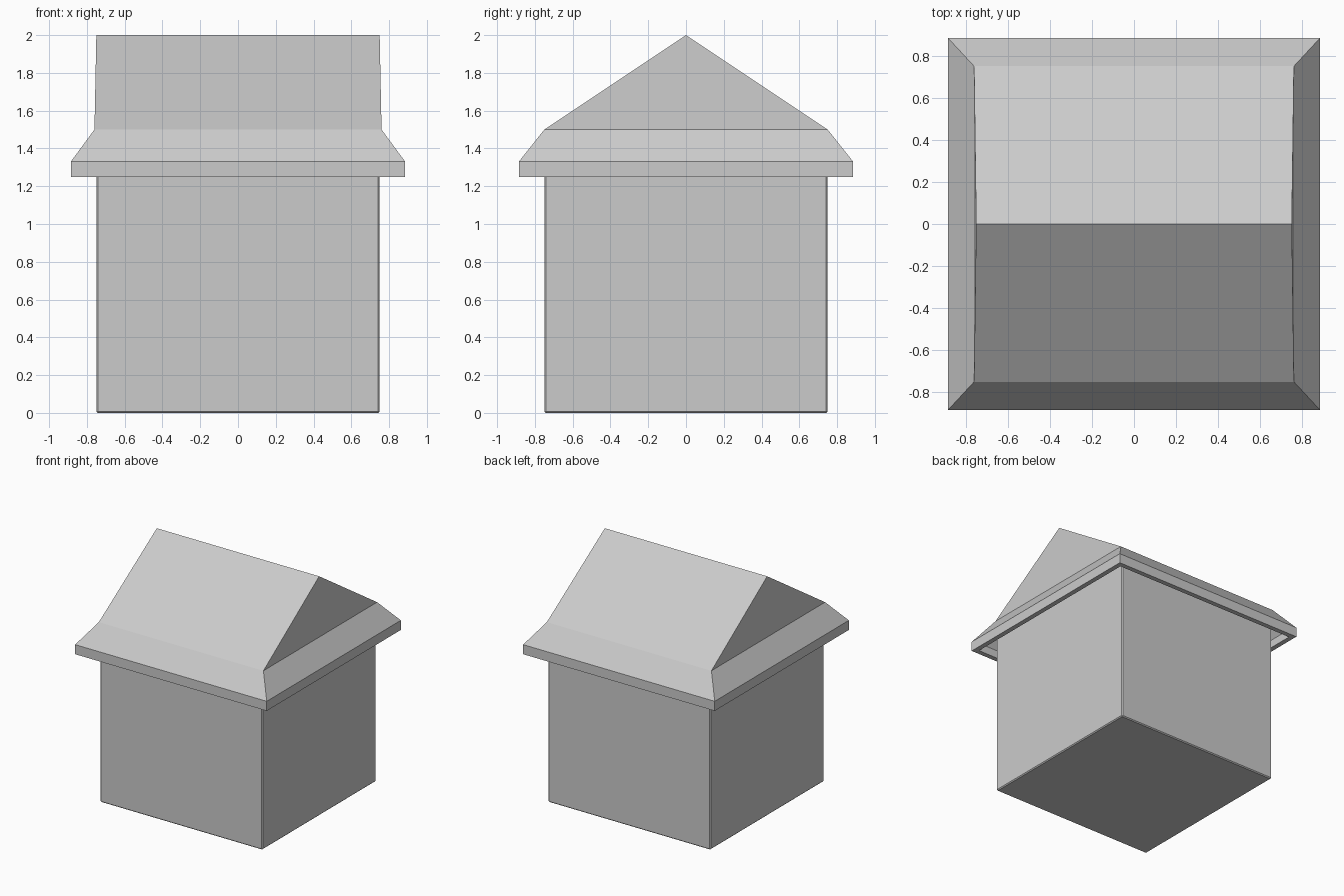
import bpy

if "Cube" in bpy.data.objects:
    bpy.data.objects.remove(bpy.data.objects["Cube"])


def make_object(name, verts, faces):
    mesh = bpy.data.meshes.new(name)
    mesh.from_pydata(verts, [], faces)
    mesh.update()
    obj = bpy.data.objects.new(name, mesh)
    bpy.context.collection.objects.link(obj)
    return obj


# Walls: box with a very fine edge bevel, reaching up inside the eaves
bpy.ops.mesh.primitive_cube_add(size=1, location=(0, 0, 0.725))
walls = bpy.context.object
walls.name = "walls"
walls.scale = (1.5, 1.5, 1.45)
bpy.ops.object.transform_apply(location=False, rotation=False, scale=True)
bevel = walls.modifiers.new("fine_edge", 'BEVEL')
bevel.width = 0.008
bevel.segments = 1

# Eaves: a hollow lipped profile carried around the four sides (half x, half y, z)
profile = [(0.885, 0.885, 1.25), (0.885, 0.885, 1.33), (0.76, 0.75, 1.5),
           (0.735, 0.735, 1.46), (0.845, 0.845, 1.315), (0.845, 0.845, 1.25)]
corners = [(1, 1), (-1, 1), (-1, -1), (1, -1)]
n = len(profile)
verts = [(sx * hx, sy * hy, z) for sx, sy in corners for hx, hy, z in profile]
faces = []
for c in range(4):
    d = (c + 1) % 4
    for i in range(n):
        j = (i + 1) % n
        faces.append((c * n + i, d * n + i, d * n + j, c * n + j))
make_object("eaves", verts, faces)

# Gable roof: ridge along x, gable ends leaning in slightly
verts = []
for sx in (1, -1):
    verts += [(sx * 0.76, -0.75, 1.5), (sx * 0.76, 0.75, 1.5), (sx * 0.75, 0, 2.0)]
faces = [(0, 1, 2), (5, 4, 3), (0, 2, 5, 3), (2, 1, 4, 5), (1, 0, 3, 4)]
make_object("gable_roof", verts, faces)
